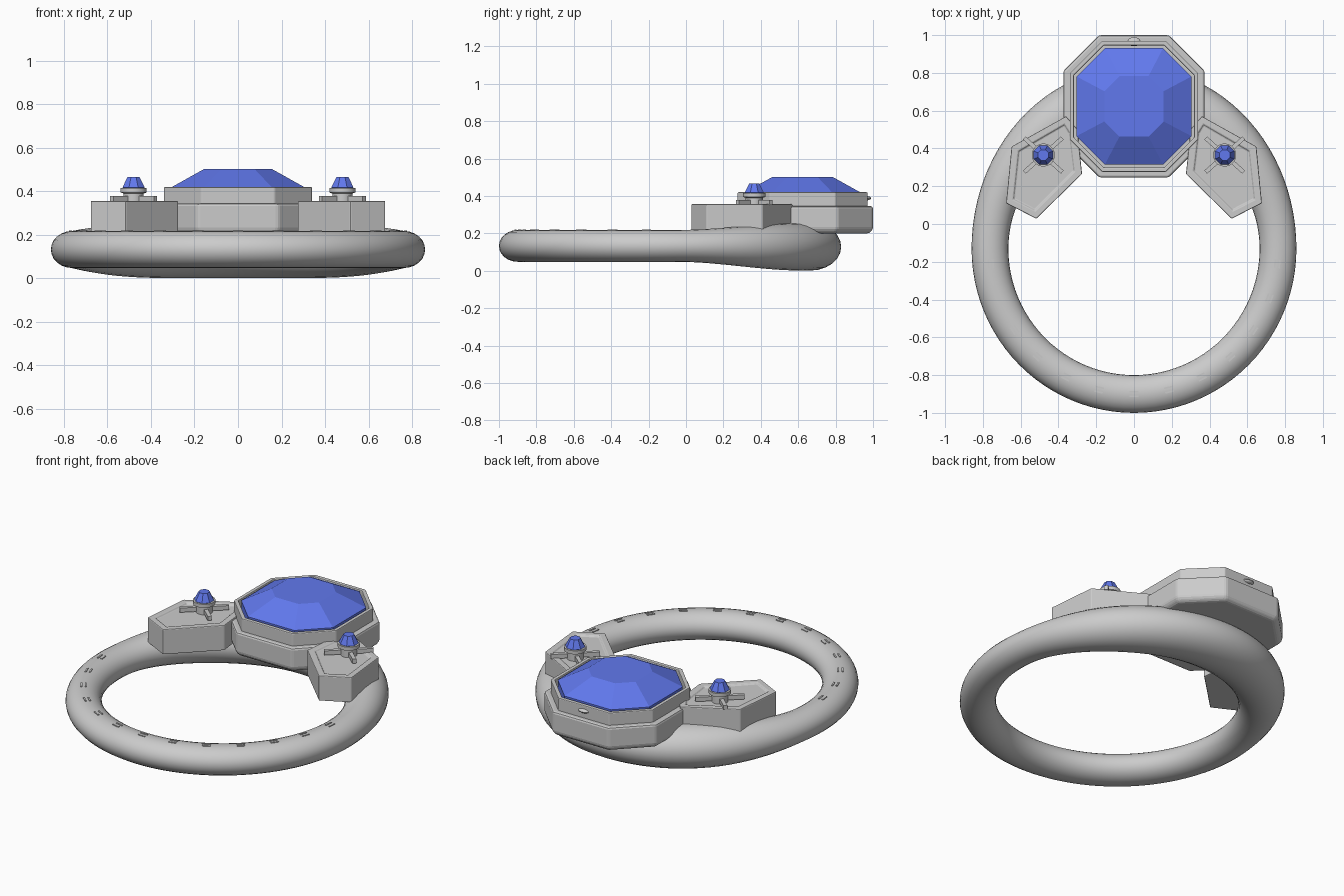
import bpy, bmesh
from math import sin, cos, pi, radians, atan2
from mathutils import Vector, Matrix

if "Cube" in bpy.data.objects:
    bpy.data.objects.remove(bpy.data.objects["Cube"])

blue = bpy.data.materials.new("blue_gem")
blue.diffuse_color = (0.12, 0.19, 0.85, 1)
blue.use_nodes = True
blue.node_tree.nodes["Principled BSDF"].inputs["Base Color"].default_value = blue.diffuse_color


def finish(name, bm, mat=None, smooth=False, bevel=0):
    bmesh.ops.recalc_face_normals(bm, faces=bm.faces)
    me = bpy.data.meshes.new(name)
    bm.to_mesh(me)
    bm.free()
    ob = bpy.data.objects.new(name, me)
    bpy.context.collection.objects.link(ob)
    if mat:
        me.materials.append(mat)
    if smooth:
        bpy.ops.object.select_all(action='DESELECT')
        ob.select_set(True)
        bpy.context.view_layer.objects.active = ob
        bpy.ops.object.shade_smooth_by_angle(angle=radians(35))
    if bevel:
        m = ob.modifiers.new("bevel", 'BEVEL')
        m.width, m.segments = bevel, 2
        m.limit_method, m.angle_limit = 'ANGLE', radians(25)
    return ob


def octagon(hx, hy, c, cy=0.0, cx=0.0):
    q = [(hx, hy - c), (hx - c, hy), (c - hx, hy), (-hx, hy - c),
         (-hx, c - hy), (c - hx, -hy), (hx - c, -hy), (hx, c - hy)]
    return [(cx + x, cy + y) for x, y in q]


def loft(layers, close=False):
    """Join outlines given as (points, z); cap the ends or close into a loop."""
    bm = bmesh.new()
    rings = [[bm.verts.new((x, y, z)) for x, y in pts] for pts, z in layers]
    pairs = list(zip(rings, rings[1:]))
    if close:
        pairs.append((rings[-1], rings[0]))
    for a, b in pairs:
        for i in range(len(a)):
            j = (i + 1) % len(a)
            bm.faces.new((a[i], a[j], b[j], b[i]))
    if not close:
        bm.faces.new(rings[0])
        bm.faces.new(rings[-1])
    return bm


def circle(r, n, cx, cy):
    return [(cx + r * cos(2 * pi * (i + .5) / n), cy + r * sin(2 * pi * (i + .5) / n)) for i in range(n)]


def box(name, loc, size, rot):
    bm = bmesh.new()
    bmesh.ops.create_cube(bm, size=1, matrix=Matrix.Translation(loc) @ Matrix.Rotation(rot, 4, 'Z')
                          @ Matrix.Diagonal((*size, 1)))
    return finish(name, bm)


# band: swept oval section, thicker toward the stones
CY = -0.13


def band_frame(a):
    s = sin(a)
    so, si = (0.96, 0.63) if s > 0 else (0.87, 0.67)
    outer = Vector((0.86 * cos(a), CY + so * s))
    inner = Vector((0.665 * cos(a), CY + si * s))
    t = max(0, min(1, (s - 0.1) / 0.85))
    t = t * t * (3 - 2 * t)
    return (outer + inner) / 2, (outer - inner) / 2, 0.133 - 0.005 * t, 0.085 + 0.042 * t


bm = bmesh.new()
rings = []
for i in range(96):
    mid, half, zc, hz = band_frame(2 * pi * i / 96)
    ring = []
    for k in range(24):
        b = 2 * pi * k / 24
        p = mid + half * cos(b)
        ring.append(bm.verts.new((p.x, p.y, zc + hz * sin(b))))
    rings.append(ring)
for i in range(96):
    a, b = rings[i], rings[(i + 1) % 96]
    for k in range(24):
        bm.faces.new((a[k], a[(k + 1) % 24], b[(k + 1) % 24], b[k]))
finish("band", bm, smooth=True)

# tiny raised marks along the top of the band
for i in range(13):
    a = radians(-174 + 14 * i)
    mid, half, zc, hz = band_frame(a)
    rot = atan2(half.y, half.x)
    for s in (-1, 1):
        p = mid + half * 0.12 * s
        box("band_mark", (p.x, p.y, zc + hz - 0.003), (0.009, 0.045, 0.012), rot)

# centre setting: wide base, rim with recess, faceted stone
Y = 0.623
finish("centre_base", loft([(octagon(0.352, 0.357, 0.18, Y), 0.2),
                            (octagon(0.374, 0.377, 0.19, Y), 0.222),
                            (octagon(0.374, 0.377, 0.19, Y), 0.345)]), bevel=0.012)
finish("centre_rim", loft([(octagon(0.34, 0.347, 0.172, Y), 0.34),
                           (octagon(0.34, 0.347, 0.172, Y), 0.42),
                           (octagon(0.318, 0.323, 0.158, Y), 0.42),
                           (octagon(0.318, 0.323, 0.158, Y), 0.34)], close=True), bevel=0.005)
finish("centre_gem", loft([(octagon(0.304, 0.308, 0.15, Y), 0.335),
                           (octagon(0.304, 0.308, 0.15, Y), 0.42),
                           (octagon(0.157, 0.16, 0.08, Y), 0.502)]), mat=blue)

# small stud on the back of the rim
bm = bmesh.new()
bmesh.ops.create_uvsphere(bm, u_segments=16, v_segments=8, radius=1,
                          matrix=Matrix.Translation((0, 0.965, 0.388)) @ Matrix.Diagonal((0.035, 0.024, 0.012, 1)))
finish("rim_stud", bm, smooth=True)

# side settings, mirrored left and right
outline = [(0.36, 0.57), (0.648, 0.41), (0.677, 0.11), (0.517, 0.028), (0.275, 0.265), (0.3, 0.5)]
for s, side in ((1, "right"), (-1, "left")):
    pts = [(s * x, y) for x, y in outline]
    bm = loft([(pts, 0.205), (pts, 0.356)])
    bmesh.ops.recalc_face_normals(bm, faces=bm.faces)
    top = [f for f in bm.faces if f.normal.z > 0.9]
    bmesh.ops.inset_region(bm, faces=top, thickness=0.042, depth=0)
    bmesh.ops.inset_region(bm, faces=top, thickness=0.006, depth=-0.01)
    finish("side_base_" + side, bm, bevel=0.005)

    # cross bars, collar and small stone
    gx, gy = s * 0.48, 0.365
    for r in (42, -42):
        box("cross_bar_" + side, (gx, gy, 0.365), (0.27, 0.022, 0.026), radians(r))
    finish("collar_" + side, loft([(circle(0.046, 24, gx, gy), 0.34), (circle(0.046, 24, gx, gy), 0.39),
                                   (circle(0.061, 24, gx, gy), 0.395), (circle(0.061, 24, gx, gy), 0.416)]),
           smooth=True)
    finish("side_gem_" + side, loft([(circle(0.035, 8, gx, gy), 0.40), (circle(0.055, 8, gx, gy), 0.418),
                                     (circle(0.03, 8, gx, gy), 0.466)]), mat=blue)
